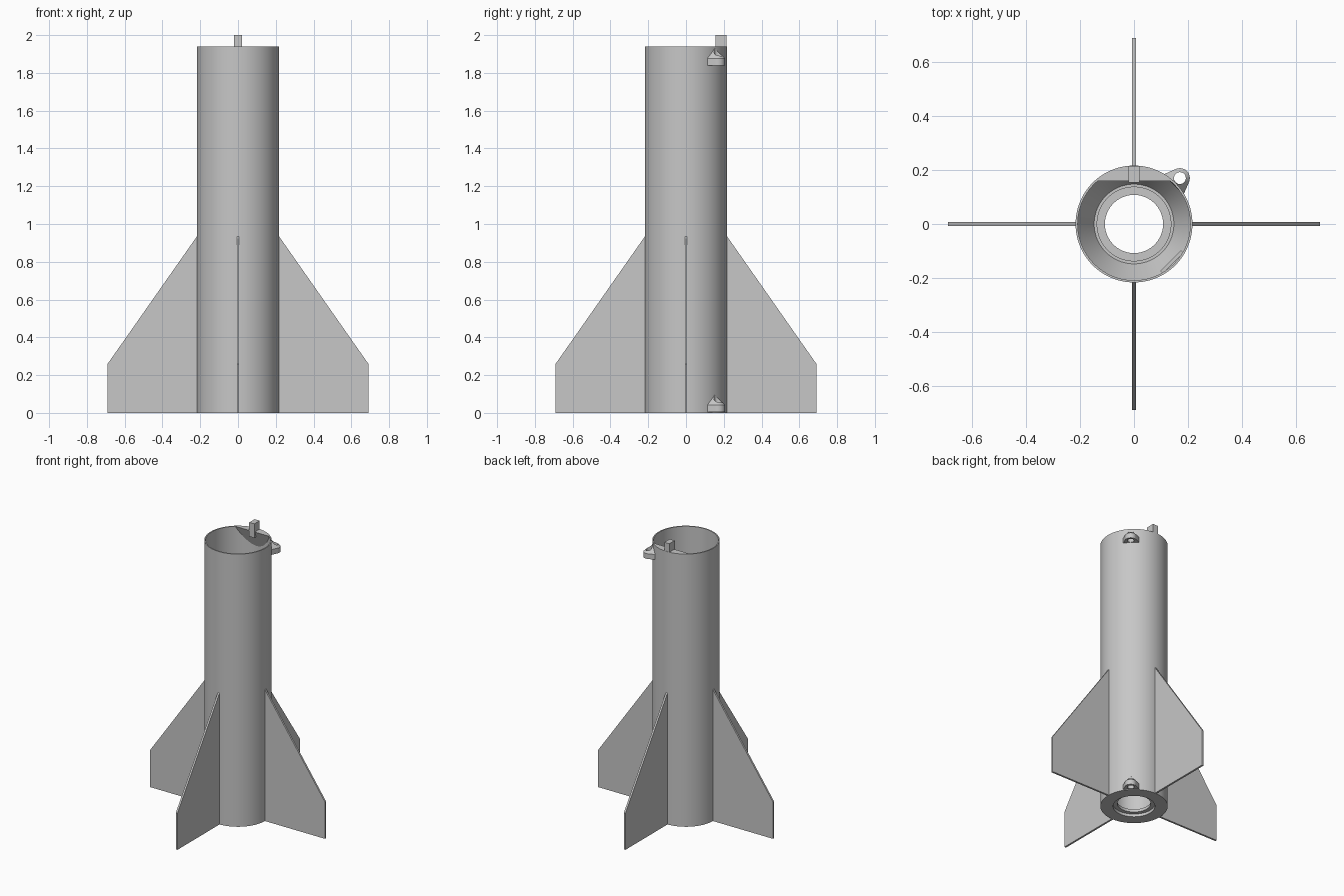
import bpy, bmesh
from math import sin, cos, pi, sqrt, asin
from mathutils import Matrix

if "Cube" in bpy.data.objects:
    bpy.data.objects.remove(bpy.data.objects["Cube"])

grey = bpy.data.materials.new("light_grey")
grey.use_nodes = True
grey.diffuse_color = (0.57, 0.57, 0.57, 1)
grey.node_tree.nodes["Principled BSDF"].inputs["Base Color"].default_value = (0.57, 0.57, 0.57, 1)

R, TOP, INNER = 0.217, 1.94, 0.209


def finish(name, bm, smooth=False):
    bmesh.ops.recalc_face_normals(bm, faces=bm.faces)
    mesh = bpy.data.meshes.new(name)
    bm.to_mesh(mesh)
    bm.free()
    mesh.materials.append(grey)
    ob = bpy.data.objects.new(name, mesh)
    bpy.context.collection.objects.link(ob)
    if smooth:
        bpy.ops.object.select_all(action="DESELECT")
        ob.select_set(True)
        bpy.context.view_layer.objects.active = ob
        bpy.ops.object.shade_smooth_by_angle(angle=pi / 6)
    return ob


def lathe(name, profile, steps=96):
    """Revolve a closed (radius, z) profile about z."""
    bm = bmesh.new()
    verts = [bm.verts.new((r, 0, z)) for r, z in profile]
    edges = [bm.edges.new((a, b)) for a, b in zip(verts, verts[1:] + verts[:1])]
    bmesh.ops.spin(bm, geom=verts + edges, cent=(0, 0, 0), axis=(0, 0, 1),
                   angle=2 * pi, steps=steps, use_merge=True)
    bmesh.ops.remove_doubles(bm, verts=bm.verts, dist=1e-5)
    return finish(name, bm, True)


def hull(name, points, matrix=Matrix(), smooth=False):
    """Solid convex shape around a set of points."""
    bm = bmesh.new()
    for p in points:
        bm.verts.new(matrix @ Matrix.Translation(p).translation)
    res = bmesh.ops.convex_hull(bm, input=bm.verts)
    loose = {g for g in res["geom_interior"] + res["geom_unused"]
             if isinstance(g, bmesh.types.BMVert)}
    bmesh.ops.delete(bm, geom=list(loose), context="VERTS")
    bmesh.ops.dissolve_limit(bm, angle_limit=0.01, verts=bm.verts, edges=bm.edges)
    return finish(name, bm, smooth)


def box(x0, x1, y0, y1, z0, z1):
    return [(x, y, z) for x in (x0, x1) for y in (y0, y1) for z in (z0, z1)]


# Hollow body with engine tube, retaining lip and inner funnel
lathe("body_tube", [
    (R, 0), (R, TOP), (INNER, TOP), (INNER, 1.15), (0.148, 1.05), (0.137, 1.05),
    (0.137, 0.04), (0.108, 0.04), (0.108, 0.02), (0.135, 0.02), (0.135, 0)])

# Four swept fins
outline = [(0.205, 0), (0.69, 0), (0.69, 0.26), (R, 0.935), (0.205, 0.935)]
for i, side in enumerate(("left", "back", "right", "front")):
    hull(side + "_fin", [(r, t, z) for r, z in outline for t in (-0.0065, 0.0065)],
         Matrix.Rotation(i * pi / 2, 4, "Z"))

# Shelf across the back of the mouth, sloping down to the wall
chord, mid = 0.16, INNER + 0.004
half = asin(sqrt(1 - (chord / mid) ** 2))
shelf = []
for i in range(25):
    a = half * (i / 12 - 1)
    x, y = mid * sin(a), mid * cos(a)
    shelf += [(x, y, TOP), (x, y, TOP - 2.5 * (y - chord))]
hull("mouth_shelf", shelf)
hull("top_post", box(-0.02, 0.02, 0.155, 0.215, 1.9, 2.0))

# Rod guides: rounded brackets tapering up to the wall, bored through
turn = Matrix.Rotation(pi / 4, 4, "Z")
bm = bmesh.new()
bmesh.ops.create_cone(bm, cap_ends=True, segments=32, radius1=0.022, radius2=0.022,
                      depth=3, matrix=turn @ Matrix.Translation((0.241, 0, 1)))
bore = finish("guide_bore", bm)
bore.hide_render = True
bore.hide_viewport = True
bore.display_type = "WIRE"
for name, z in (("lower", 0.005), ("upper", 1.84)):
    pts = [(0.212, 0, z + 0.095)]
    for h in (z, z + 0.037):
        pts += [(0.207, t, h) for t in (-0.053, 0.053)]
        pts += [(0.241 + 0.037 * cos(i * pi / 16), 0.037 * sin(i * pi / 16), h)
                for i in range(-8, 9)]
    guide = hull(name + "_rod_guide", pts, turn, True)
    cut = guide.modifiers.new("bore", "BOOLEAN")
    cut.operation = "DIFFERENCE"
    cut.solver = "EXACT"
    cut.object = bore

# Small cord anchor on the inner wall
hull("cord_anchor", box(0.192, 0.205, -0.055, 0.055, 1.13, 1.2),
     Matrix.Rotation(-pi / 4, 4, "Z"))
